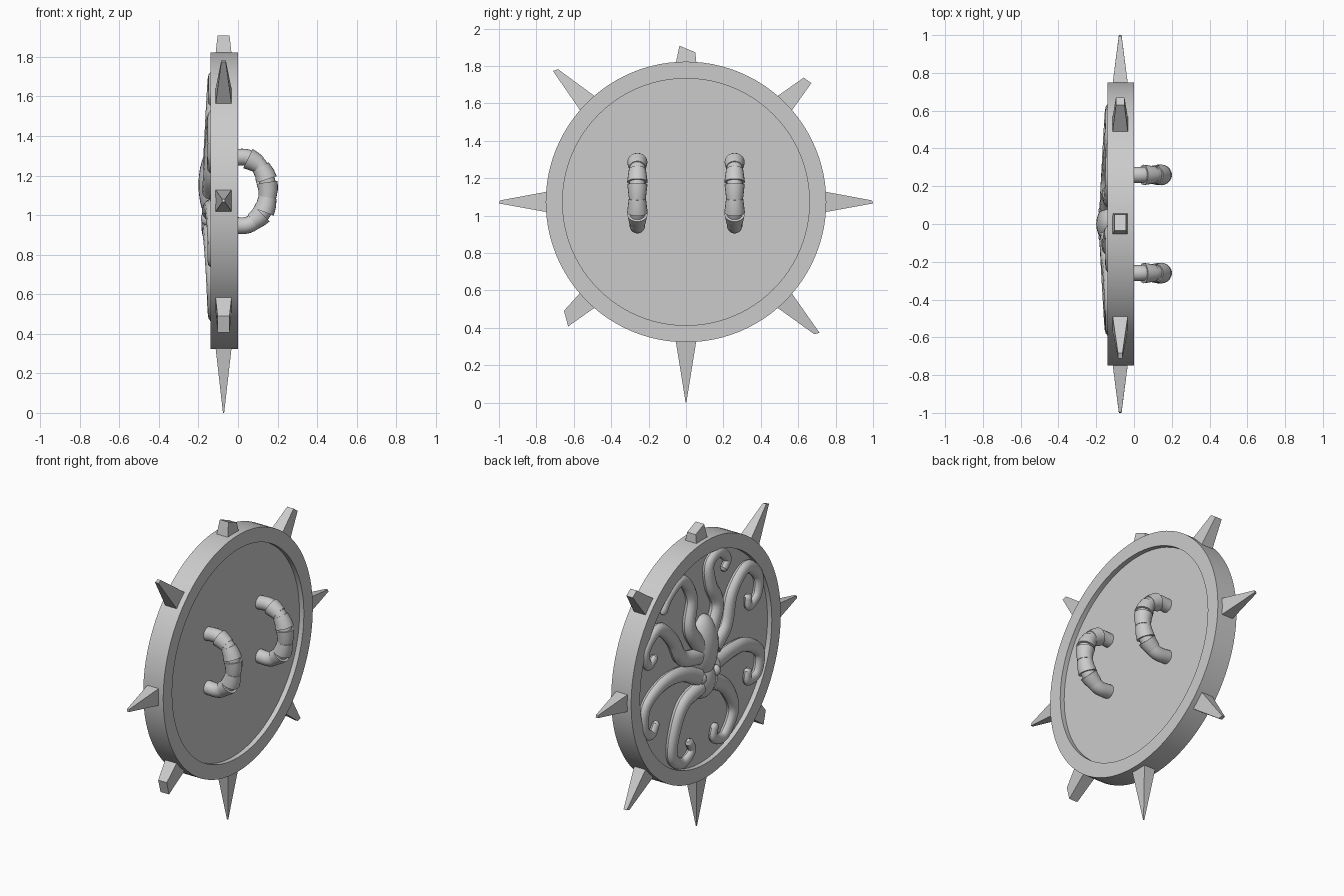
import bpy, bmesh
from math import sin, cos, pi, radians, hypot
from mathutils import Vector, Matrix

if "Cube" in bpy.data.objects:
    bpy.data.objects.remove(bpy.data.objects["Cube"])

CZ = 1.073  # height of the shield centre


def finish(bm, name, smooth=True):
    bmesh.ops.recalc_face_normals(bm, faces=bm.faces)
    me = bpy.data.meshes.new(name)
    bm.to_mesh(me)
    bm.free()
    ob = bpy.data.objects.new(name, me)
    bpy.context.collection.objects.link(ob)
    if smooth:
        bpy.ops.object.select_all(action='DESELECT')
        ob.select_set(True)
        bpy.context.view_layer.objects.active = ob
        bpy.ops.object.shade_smooth_by_angle(angle=radians(35))
    return ob


def smooth_path(pts, steps=6):
    """Catmull-Rom curve through the points."""
    p = [pts[0] * 2 - pts[1]] + pts + [pts[-1] * 2 - pts[-2]]
    out = []
    for i in range(1, len(p) - 2):
        a, b, c, d = p[i - 1:i + 3]
        for k in range(steps):
            t = k / steps
            out.append(0.5 * (2 * b + (c - a) * t + (2 * a - 5 * b + 4 * c - d) * t * t
                              + (3 * b - a - 3 * c + d) * t ** 3))
    return out + [pts[-1]]


def tube(bm, path, radii, normal, flat=1.0, sides=12):
    """Capped tube along a path; `normal` is the axis the path bends around."""
    rings = []
    for i, p in enumerate(path):
        t = (path[min(i + 1, len(path) - 1)] - path[max(i - 1, 0)]).normalized()
        side = t.cross(normal).normalized()
        rings.append([bm.verts.new(p + radii[i] * (cos(a) * side + flat * sin(a) * normal))
                      for a in (2 * pi * k / sides for k in range(sides))])
    for r0, r1 in zip(rings, rings[1:]):
        for k in range(sides):
            j = (k + 1) % sides
            bm.faces.new((r0[k], r0[j], r1[j], r1[k]))
    bm.faces.new(rings[0])
    bm.faces.new(rings[-1])


# Shield disc with a raised rim on both sides
bm = bmesh.new()
profile = [(0, -0.03), (0.66, -0.03), (0.66, 0), (0.75, 0),
           (0.75, -0.14), (0.66, -0.14), (0.66, -0.11), (0, -0.11)]
vs = [bm.verts.new((x, r, CZ)) for r, x in profile]
edges = [bm.edges.new(e) for e in zip(vs, vs[1:])]
bmesh.ops.spin(bm, geom=vs + edges, cent=(0, 0, CZ), axis=(1, 0, 0),
               angle=2 * pi, steps=96, use_merge=True)
bmesh.ops.remove_doubles(bm, verts=bm.verts, dist=1e-5)
finish(bm, "shield_disc")

# Rim spikes: tip is (tangent, radius) on each side, blunt ones are broken off
TIPS = [((-.008, 1.0), (.008, .995)), ((-.025, .923), (.025, .915)),
        ((-.05, .80), (.035, .835)), ((-.018, .985), (.008, .998)),
        ((-.008, .995), (.008, 1.0)), ((-.05, .873), (.025, .916)),
        ((-.002, 1.073), (.002, 1.073)), ((-.015, .985), (.01, 1.0))]
for n, tip in enumerate(TIPS):
    bm = bmesh.new()
    d = Vector((0, cos(n * pi / 4), sin(n * pi / 4)))
    s = Vector((0, -d.z, d.y))
    depth = min(.03, max(.003, (tip[1][0] - tip[0][0]) * .45))
    rings = []
    for (t0, r0), (t1, r1), h in ((( -.057, .73), (.057, .73), .042), (*tip, depth)):
        rings.append([bm.verts.new(d * r + s * t + Vector((x, 0, CZ))) for t, r, x in
                      ((t0, r0, -.073 - h), (t1, r1, -.073 - h),
                       (t1, r1, -.073 + h), (t0, r0, -.073 + h))])
    for k in range(4):
        j = (k + 1) % 4
        bm.faces.new((rings[0][k], rings[0][j], rings[1][j], rings[1][k]))
    bm.faces.new(rings[0])
    bm.faces.new(rings[1])
    finish(bm, f"spike_{n + 1}", smooth=False)

# Grip handles: bent core wrapped in overlapping flared bands
GRIP = [(-.04, .17), (.05, .17), (.115, .12), (.147, .05),
        (.147, -.05), (.115, -.12), (.05, -.17), (-.04, -.17)]
for side, y in (("left", -.26), ("right", .26)):
    core = smooth_path([Vector((x, y, 1.12 + z)) for x, z in GRIP])
    Y = Vector((0, 1, 0))
    bm = bmesh.new()
    tube(bm, core, [.042] * len(core), Y, sides=20)
    for k in range(5):
        i = 7 + k * 6 - (k > 2)
        band = core[i - 1:i + 5]
        a, b = band[0], band[-1]
        flare = (.046, .055) if k % 2 else (.054, .045)
        tilt = .008 * (-1) ** k
        seg = [a.lerp(b, t) + Vector((0.004 * sin(pi * t), 0, tilt * (t - .5))) for t in (0, .5, 1)]
        tube(bm, seg, [flare[0], sum(flare) / 2, flare[1]], Y, sides=20)
    finish(bm, f"handle_{side}")

# Octopus tentacles in low relief on the outer face, as (y, height) paths
ARMS = [
    [(-.02, .12), (-.12, .30), (-.06, .45), (-.05, .58), (-.15, .62), (-.23, .55), (-.18, .49)],
    [(.06, .10), (.16, .26), (.13, .44), (.22, .58), (.35, .53), (.42, .44)],
    [(.08, .05), (.24, .10), (.33, .25), (.46, .36), (.59, .27), (.56, .17), (.49, .21)],
    [(.08, -.08), (.25, .0), (.43, .0), (.58, -.08), (.60, -.22), (.53, -.28), (.48, -.21)],
    [(.06, -.15), (.22, -.20), (.30, -.34), (.32, -.50), (.22, -.58), (.13, -.53), (.17, -.45)],
    [(-.05, -.15), (-.20, -.25), (-.29, -.42), (-.20, -.56), (-.09, -.53), (-.10, -.44)],
    [(-.08, -.05), (-.25, -.04), (-.40, -.06), (-.55, -.16), (-.53, -.29), (-.43, -.30), (-.43, -.22)],
    [(-.08, .05), (-.20, .14), (-.27, .32), (-.42, .42), (-.54, .33), (-.53, .21), (-.44, .17), (-.43, .25)],
]
for n, arm in enumerate(ARMS):
    path = smooth_path([Vector((0, y, CZ + z)) for y, z in arm])
    m = len(path) - 1
    radii = []
    for i, p in enumerate(path):
        near = max(0, 1 - hypot(p.y, p.z - CZ) / .62)
        p.x = -.118 - .028 * near - .01 * (i / m)
        radii.append(.052 - .026 * i / m)
    radii[-1] *= .5
    bm = bmesh.new()
    tube(bm, path, radii, Vector((1, 0, 0)), flat=.8)
    finish(bm, f"tentacle_{n + 1}")


# Octopus mantle, brow and eyes
def blob(name, centre, scale):
    bm = bmesh.new()
    bmesh.ops.create_uvsphere(bm, u_segments=24, v_segments=14, radius=1,
                              matrix=Matrix.LocRotScale(Vector(centre), None, Vector(scale)))
    finish(bm, name)


blob("octopus_mantle", (-.115, 0, CZ + .08), (.085, .11, .20))
blob("octopus_head", (-.11, 0, CZ - .13), (.075, .10, .12))
for side, s in (("left", 1), ("right", -1)):
    blob(f"octopus_eye_{side}", (-.16, s * .07, CZ - .09), (.028, .028, .035))
